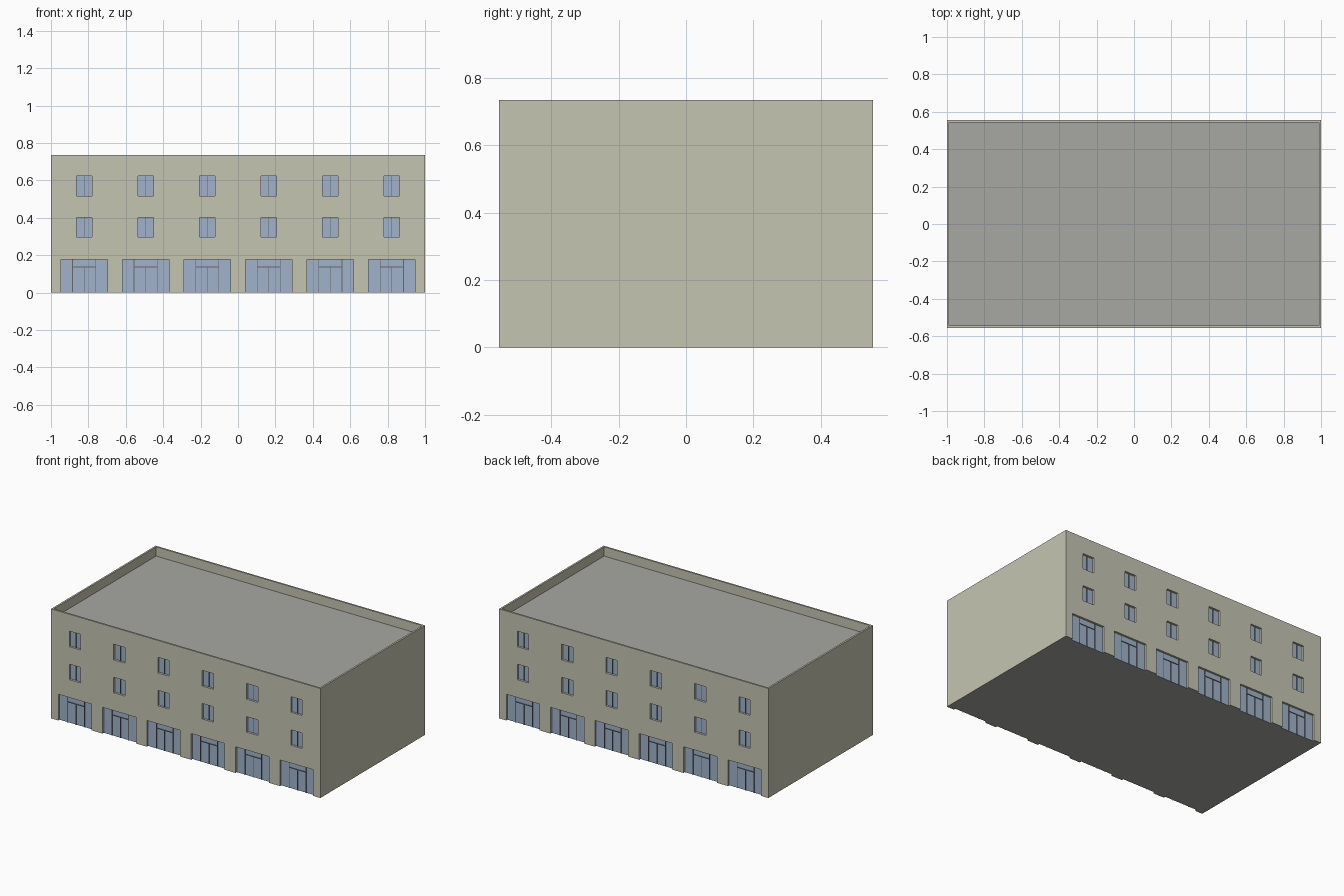
import bpy, bmesh
from mathutils import Matrix

if "Cube" in bpy.data.objects:
    bpy.data.objects.remove(bpy.data.objects["Cube"])

HX, HY, H = 1.0, 0.555, 0.735      # half width, half depth, height
RIM, ROOF = 0.012, 0.673           # parapet thickness, roof level
DEEP = 0.014                       # recess of the openings
BAYS = [(i - 2.5) * 0.329 for i in range(6)]
SHOP_W, SHOP_H = 0.247, 0.176
WIN_W, FLOORS = 0.084, [(0.296, 0.4), (0.517, 0.622)]


def material(name, rgb):
    m = bpy.data.materials.new(name)
    m.diffuse_color = (*rgb, 1)
    m.use_nodes = True
    m.node_tree.nodes["Principled BSDF"].inputs["Base Color"].default_value = m.diffuse_color
    return m


wall = material("beige_wall", (0.56, 0.56, 0.45))
grey = material("grey_roof", (0.39, 0.39, 0.37))
glass = material("blue_glass", (0.35, 0.45, 0.60))
dark = material("dark_frame", (0.14, 0.14, 0.13))


def box(bm, x0, x1, y0, y1, z0, z1):
    mid = Matrix.Translation(((x0 + x1) / 2, (y0 + y1) / 2, (z0 + z1) / 2))
    size = Matrix.Diagonal((x1 - x0, abs(y1 - y0), z1 - z0, 1))
    bmesh.ops.create_cube(bm, size=1, matrix=mid @ size)


def make(name, bm, mats):
    me = bpy.data.meshes.new(name)
    bm.to_mesh(me)
    bm.free()
    for m in mats:
        me.materials.append(m)
    ob = bpy.data.objects.new(name, me)
    bpy.context.collection.objects.link(ob)
    return ob


# solid block
bm = bmesh.new()
box(bm, -HX, HX, -HY, HY, 0, H)
building = make("building", bm, [wall, grey, glass])

# cutter: roof well plus shop fronts and windows on front and back
bm = bmesh.new()
box(bm, -HX + RIM, HX - RIM, -HY + RIM, HY - RIM, ROOF, H + 0.1)
for s in (-1, 1):
    ya, yb = s * (HY - DEEP), s * (HY + 0.1)
    for x in BAYS:
        box(bm, x - SHOP_W / 2, x + SHOP_W / 2, ya, yb, -0.1, SHOP_H)
        for z0, z1 in FLOORS:
            box(bm, x - WIN_W / 2, x + WIN_W / 2, ya, yb, z0, z1)
cutter = make("opening_cutter", bm, [])
cutter.hide_render = True

mod = building.modifiers.new("openings", 'BOOLEAN')
mod.operation, mod.solver, mod.object = 'DIFFERENCE', 'EXACT', cutter
deps = bpy.context.evaluated_depsgraph_get()
cut = bpy.data.meshes.new_from_object(building.evaluated_get(deps))
building.modifiers.clear()
building.data = cut
bpy.data.objects.remove(cutter)
cut.materials.clear()
for m in (wall, grey, glass):
    cut.materials.append(m)

# roof and underside grey, recessed faces glass, the rest wall
for p in cut.polygons:
    n, c = p.normal, p.center
    p.material_index = 0
    if n.z < -0.9 and c.z < 0.01 or n.z > 0.9 and abs(c.z - ROOF) < 0.005:
        p.material_index = 1
    elif abs(n.y) > 0.9 and abs(abs(c.y) - HY + DEEP) < 0.001 and c.z < ROOF:
        p.material_index = 2

# thin window mullions and shop door frames
T = 0.004
for s, side in ((-1, "front"), (1, "back")):
    ya, yb = s * (HY - DEEP - 0.002), s * (HY - DEEP + 0.004)
    mull, door = bmesh.new(), bmesh.new()
    for x in BAYS:
        for z0, z1 in FLOORS:
            box(mull, x - T / 2, x + T / 2, ya, yb, z0, z1)
        for dx, top in ((-0.062, SHOP_H), (0, 0.137), (0.062, SHOP_H)):
            box(door, x + dx - T / 2, x + dx + T / 2, ya, yb, 0, top)
        box(door, x - 0.062, x + 0.062, ya, yb, 0.135, 0.139)
    make(side + "_window_mullions", mull, [dark])
    make(side + "_door_frames", door, [dark])
